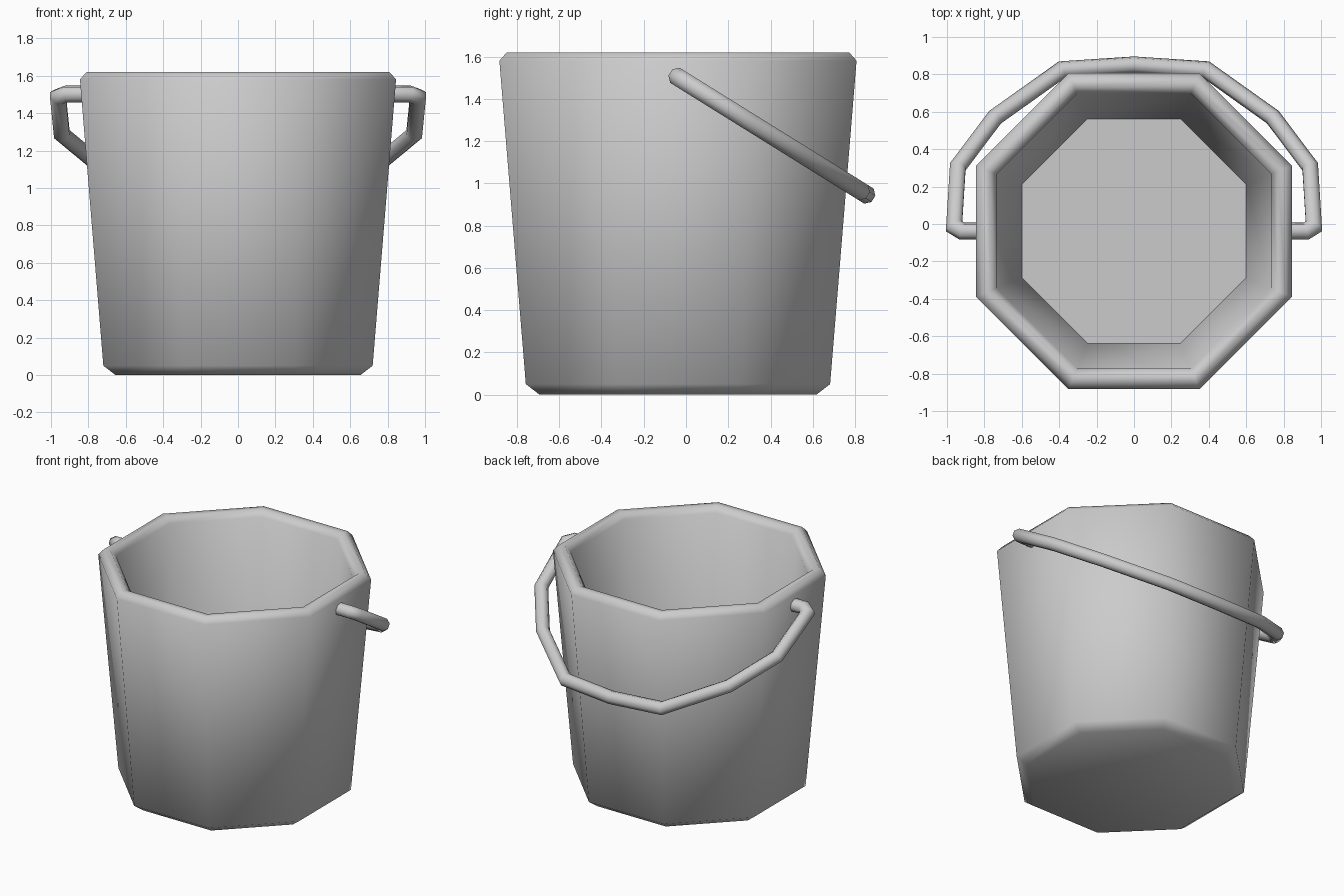
import bpy, bmesh, math
from mathutils import Vector

if "Cube" in bpy.data.objects:
    bpy.data.objects.remove(bpy.data.objects["Cube"])

CY = -0.038  # bucket axis in y


def skin(name, rings, closed_rings=False):
    """Join equal-length vertex rings into a capped, smooth-shaded tube."""
    bm = bmesh.new()
    vs = [[bm.verts.new(p) for p in ring] for ring in rings]
    n = len(vs[0])
    for a, b in zip(vs, vs[1:]):
        for i in range(n):
            j = (i + 1) % n
            bm.faces.new((a[i], a[j], b[j], b[i]))
    bm.faces.new(vs[0])
    bm.faces.new(vs[-1])
    bmesh.ops.recalc_face_normals(bm, faces=bm.faces)
    me = bpy.data.meshes.new(name)
    bm.to_mesh(me)
    bm.free()
    ob = bpy.data.objects.new(name, me)
    bpy.context.collection.objects.link(ob)
    bpy.ops.object.select_all(action='DESELECT')
    bpy.context.view_layer.objects.active = ob
    ob.select_set(True)
    bpy.ops.object.shade_smooth_by_angle(angle=math.radians(62))
    return ob


# bucket: octagonal profile (apothem, z) from the underside over the rim to the inner floor
profile = [(0.655, 0), (0.72, 0.05), (0.845, 1.58), (0.81, 1.62),
           (0.77, 1.62), (0.735, 1.58), (0.60, 0.10)]


def octagon(apothem, z):
    r = apothem / math.cos(math.pi / 8)
    return [Vector((r * math.cos(a), CY + r * math.sin(a), z))
            for a in (math.pi / 8 + k * math.pi / 4 for k in range(8))]


skin("bucket", [octagon(a, z) for a, z in profile])

# handle: half path in its tilted plane (x, distance down the slope), mirrored in x
half = [(0.78, 0), (0.92, 0), (0.962, 0.03), (0.942, 0.405),
        (0.743, 0.717), (0.385, 1.017)]
path = half + [(0, 1.047)] + [(-x, v) for x, v in reversed(half)]
path = [Vector(p) for p in path]
tilt = math.radians(31.9)
origin = Vector((0, CY, 1.502))
down = Vector((0, math.cos(tilt), -math.sin(tilt)))
normal = Vector((0, math.sin(tilt), math.cos(tilt)))
R = 0.042 / math.cos(math.pi / 8)

rings = []
for i, p in enumerate(path):
    t0 = (p - path[max(i - 1, 0)]).normalized() if i else (path[1] - p).normalized()
    t1 = (path[i + 1] - p).normalized() if i < len(path) - 1 else t0
    t = (t0 + t1).normalized()
    side = Vector((t.y, -t.x)) / t.dot(t0)  # mitred in-plane offset
    ring = []
    for k in range(8):
        a = math.pi / 8 + k * math.pi / 4
        q = p + side * R * math.cos(a)
        ring.append(origin + Vector((q.x, 0, 0)) + down * q.y + normal * R * math.sin(a))
    rings.append(ring)
skin("handle", rings)
